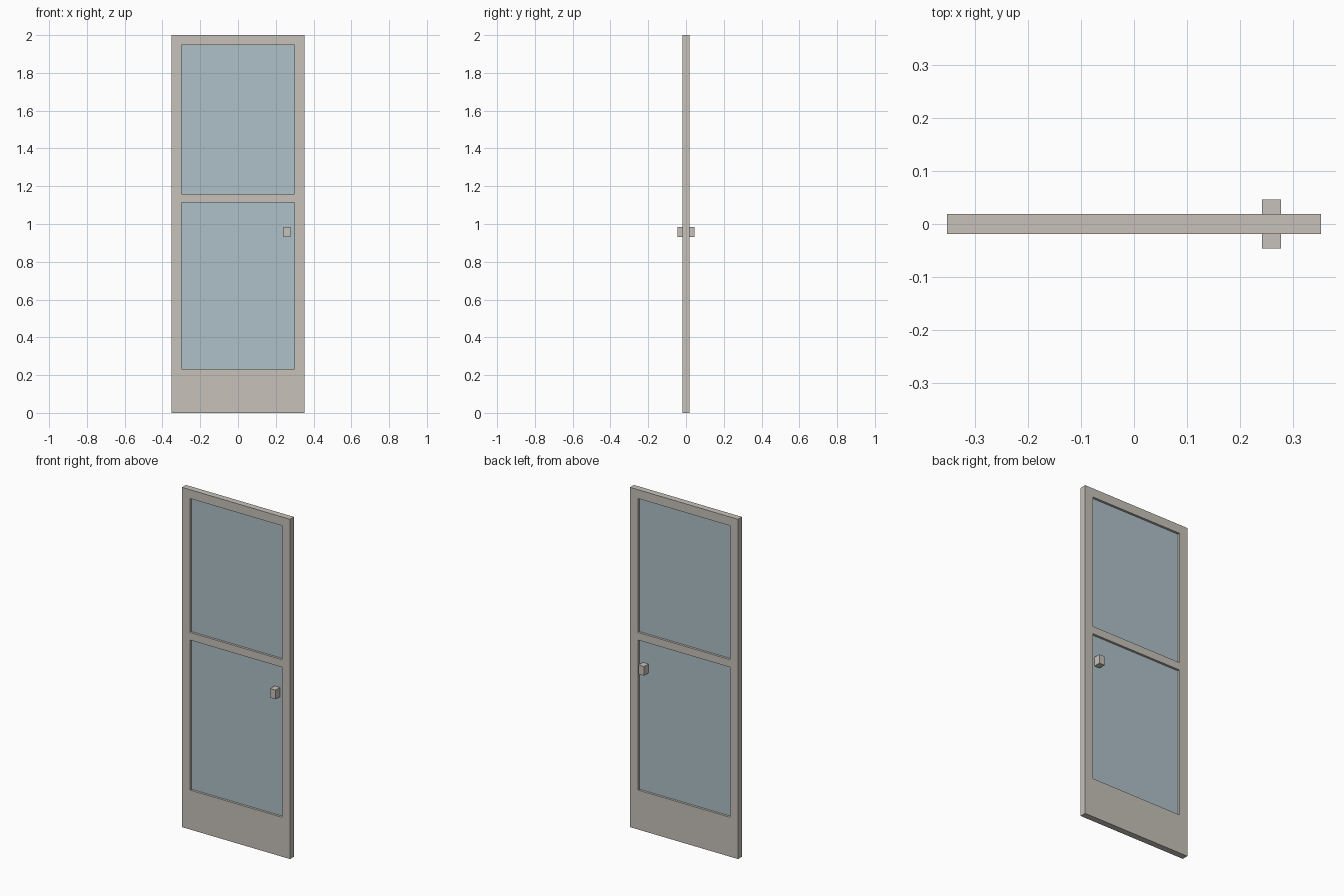
import bpy
import bmesh

default = bpy.data.objects.get("Cube")
if default:
    bpy.data.objects.remove(default, do_unlink=True)


def material(name, color):
    mat = bpy.data.materials.new(name)
    mat.use_nodes = True
    mat.diffuse_color = color
    mat.node_tree.nodes["Principled BSDF"].inputs["Base Color"].default_value = color
    return mat


def add_object(name, bm, mat):
    mesh = bpy.data.meshes.new(name)
    bm.to_mesh(mesh)
    bm.free()
    mesh.materials.append(mat)
    obj = bpy.data.objects.new(name, mesh)
    bpy.context.collection.objects.link(obj)
    return obj


def box(name, low, high, mat):
    bm = bmesh.new()
    bmesh.ops.create_cube(bm, size=1)
    for v in bm.verts:
        v.co = [high[i] if v.co[i] > 0 else low[i] for i in range(3)]
    return add_object(name, bm, mat)


frame_mat = material("warm grey paint", (0.57, 0.54, 0.49, 1))
glass_mat = material("pale blue glass", (0.43, 0.53, 0.58, 1))

THICK = 0.037
xs = [-0.352, -0.299, 0.299, 0.352]         # stile edges
zs = [0, 0.232, 1.115, 1.16, 1.948, 2.0]    # rail edges

# Door frame: a sheet with two openings, thickened
bm = bmesh.new()
grid = [[bm.verts.new((x, 0, z)) for z in zs] for x in xs]
for i in range(len(xs) - 1):
    for j in range(len(zs) - 1):
        if i == 1 and j in (1, 3):
            continue
        bm.faces.new((grid[i][j], grid[i + 1][j], grid[i + 1][j + 1], grid[i][j + 1]))
frame = add_object("door_frame", bm, frame_mat)
solid = frame.modifiers.new("thickness", "SOLIDIFY")
solid.thickness = THICK
solid.offset = 0

# Recessed glass panes
GLASS = 0.005
for name, j in (("lower_pane", 1), ("upper_pane", 3)):
    box(name, (xs[1], -GLASS, zs[j]), (xs[2], GLASS, zs[j + 1]), glass_mat)

# Square knobs on both sides of the lower pane
for name, side in (("front_knob", -1), ("back_knob", 1)):
    near, far = sorted((side * GLASS, side * 0.046))
    box(name, (0.241, near, 0.931), (0.277, far, 0.985), frame_mat)
